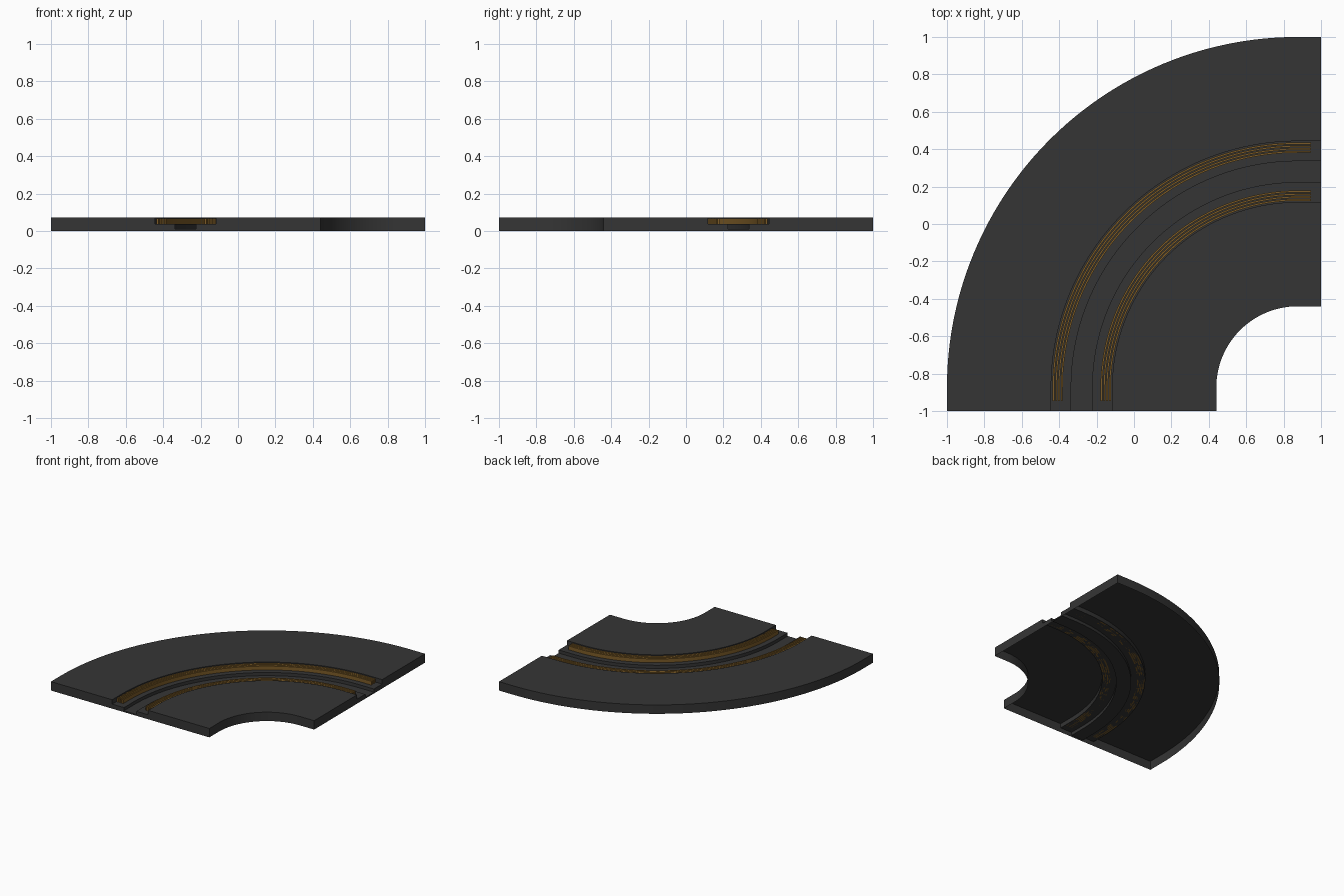
import bpy, bmesh, math

if "Cube" in bpy.data.objects:
    bpy.data.objects.remove(bpy.data.objects["Cube"])

C = 0.875            # bend centre is (C, -C)
MID = 0.28           # centre line offset at the ends
R = MID + C          # centre line radius
SEGS = 48


def material(name, rgb):
    m = bpy.data.materials.new(name)
    m.diffuse_color = (*rgb, 1)
    m.use_nodes = True
    m.node_tree.nodes["Principled BSDF"].inputs["Base Color"].default_value = m.diffuse_color
    return m


dark = material("dark grey", (0.036, 0.036, 0.036))
copper = material("copper brown", (0.2, 0.105, 0.02))


def sweep(name, profile, inset, mat, open_bottom=False):
    """Sweep (offset, z) profile along straight + quarter bend + straight."""
    bm = bmesh.new()
    end = 1 - inset
    stations = [(0, math.pi, end - C)]
    stations += [(i, math.pi - i / SEGS * math.pi / 2, 0) for i in range(SEGS + 1)]
    stations += [(0, math.pi / 2, end - C)]
    rings = []
    for k, (_, a, ext) in enumerate(stations):
        ring = []
        for off, z in profile:
            r = R + off
            x, y = C + r * math.cos(a), -C + r * math.sin(a)
            if k == 0:
                y -= ext
            elif k == len(stations) - 1:
                x += ext
            ring.append(bm.verts.new((x, y, z)))
        rings.append(ring)
    n = len(profile)
    for a, b in zip(rings, rings[1:]):
        for i in range(n):
            j = (i + 1) % n
            bm.faces.new((a[i], a[j], b[j], b[i]))
    bm.faces.new(rings[0])
    bm.faces.new(rings[-1])
    bmesh.ops.recalc_face_normals(bm, faces=bm.faces)
    if open_bottom:
        low = [f for f in bm.faces if all(v.co.z < 1e-4 for v in f.verts)]
        bmesh.ops.delete(bm, geom=low, context='FACES')
    me = bpy.data.meshes.new(name)
    bm.to_mesh(me)
    bm.free()
    me.materials.append(mat)
    ob = bpy.data.objects.new(name, me)
    bpy.context.collection.objects.link(ob)
    bpy.context.view_layer.objects.active = ob
    ob.select_set(True)
    bpy.ops.object.shade_smooth_by_angle(angle=math.radians(30))
    ob.select_set(False)
    return ob


# Road slab: hollow shell with a stepped groove along the middle
TOP, FLOOR, SLOT = 0.073, 0.037, 0.011
half = [(0.72, 0), (0.72, TOP), (0.163, TOP), (0.163, FLOOR), (0.056, FLOOR), (0.056, SLOT)]
sweep("curved_slab", half + [(-o, z) for o, z in reversed(half)], 0, dark, True)

# Copper strips standing in both sides of the groove
for side, label in ((1, "outer"), (-1, "inner")):
    for i in range(4):
        a = side * (0.101 + i * 0.015)
        b = a + side * 0.01
        sweep(f"{label}_copper_strip_{i + 1}",
              [(a, FLOOR), (a, 0.068), (b, 0.068), (b, FLOOR)], 0.055, copper)
